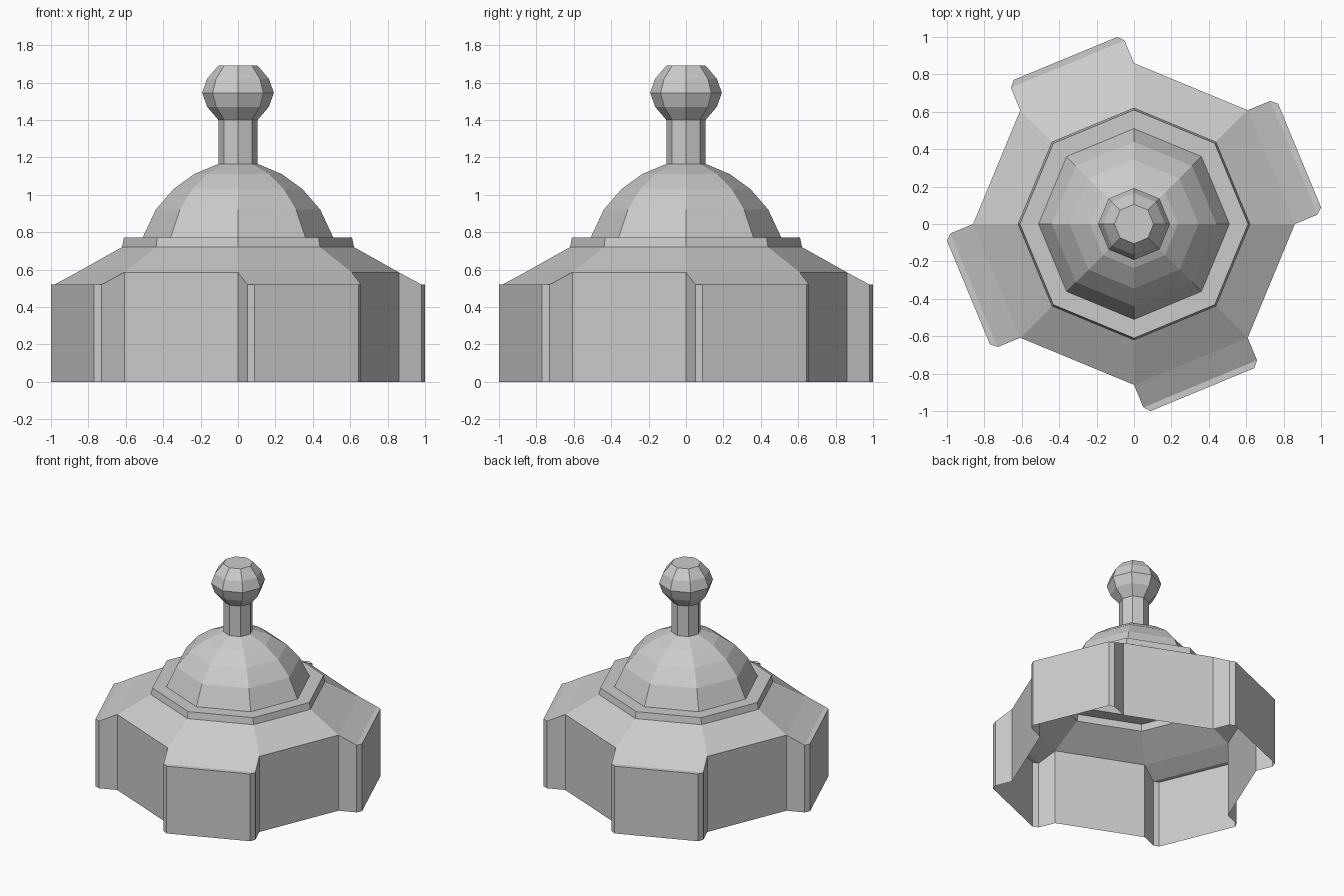
import bpy
from math import sin, cos, pi, radians

cube = bpy.data.objects.get("Cube")
if cube:
    bpy.data.objects.remove(cube, do_unlink=True)

SIDES = 8
WALL_R, WALL_TOP, BUTTRESS_TOP = 0.86, 0.585, 0.52

stone = bpy.data.materials.new("plain grey")
stone.use_nodes = True
GREY = (0.6, 0.6, 0.6, 1)
stone.diffuse_color = GREY
stone.node_tree.nodes["Principled BSDF"].inputs["Base Color"].default_value = GREY


def add_part(name, verts, faces):
    mesh = bpy.data.meshes.new(name)
    mesh.from_pydata(verts, [], faces)
    mesh.materials.append(stone)
    obj = bpy.data.objects.new(name, mesh)
    bpy.context.collection.objects.link(obj)
    return obj


def corner(r, k, z):
    a = 2 * pi * k / SIDES
    return (r * cos(a), r * sin(a), z)


def lathe(name, profile, cap=False):
    """Octagonal shell through (radius, height) rings, listed from the bottom up."""
    verts = [corner(r, k, z) for r, z in profile for k in range(SIDES)]
    faces = []
    for i in range(len(profile) - 1):
        for k in range(SIDES):
            n = (k + 1) % SIDES
            a, b = i * SIDES, (i + 1) * SIDES
            faces.append((a + k, a + n, b + n, b + k))
    if cap:
        last = (len(profile) - 1) * SIDES
        faces.append(tuple(range(last, last + SIDES)))
    return add_part(name, verts, faces)


# Roof, ledge, dome and finial
lathe("sloped_roof", [(WALL_R, WALL_TOP), (0.62, 0.72)])
lathe("dome_ledge", [(0.62, 0.72), (0.61, 0.77), (0.51, 0.77)])
lathe("dome", [(0.51, 0.77), (0.44, 0.92), (0.345, 1.03), (0.235, 1.11), (0.105, 1.165)])
lathe("finial_neck", [(0.105, 1.165), (0.105, 1.40)])
lathe("finial_ball", [(0.105, 1.40), (0.165, 1.47), (0.192, 1.545),
                      (0.165, 1.62), (0.105, 1.69)], cap=True)

# Outline of one hollow buttress: (outward, sideways)
apothem, half = WALL_R * cos(pi / SIDES), WALL_R * sin(pi / SIDES)
outline = [(apothem, -half), (0.925, -half), (0.958, -0.30),
           (0.958, 0.30), (0.925, half), (apothem, half)]
tops = [WALL_TOP] + [BUTTRESS_TOP] * 4 + [WALL_TOP]


def place(out, side, z, angle):
    return (out * cos(angle) - side * sin(angle),
            out * sin(angle) + side * cos(angle), z)


# Buttresses and plain walls alternate around the base
for k in range(0, SIDES, 2):
    angle = radians(22.5 + 45 * k)
    n = len(outline)
    verts = [place(o, s, 0, angle) for o, s in outline]
    verts += [place(o, s, z, angle) for (o, s), z in zip(outline, tops)]
    faces = [(i, i + 1, n + i + 1, n + i) for i in range(n - 1)]
    faces += [(n, n + 1, n + 4, n + 5), (n + 1, n + 2, n + 3, n + 4)]
    add_part(f"buttress_{k // 2 + 1}", verts, faces)

    wall = [corner(WALL_R, j, z) for z in (0, WALL_TOP) for j in (k + 1, k + 2)]
    add_part(f"wall_{k // 2 + 1}", wall, [(0, 1, 3, 2)])
